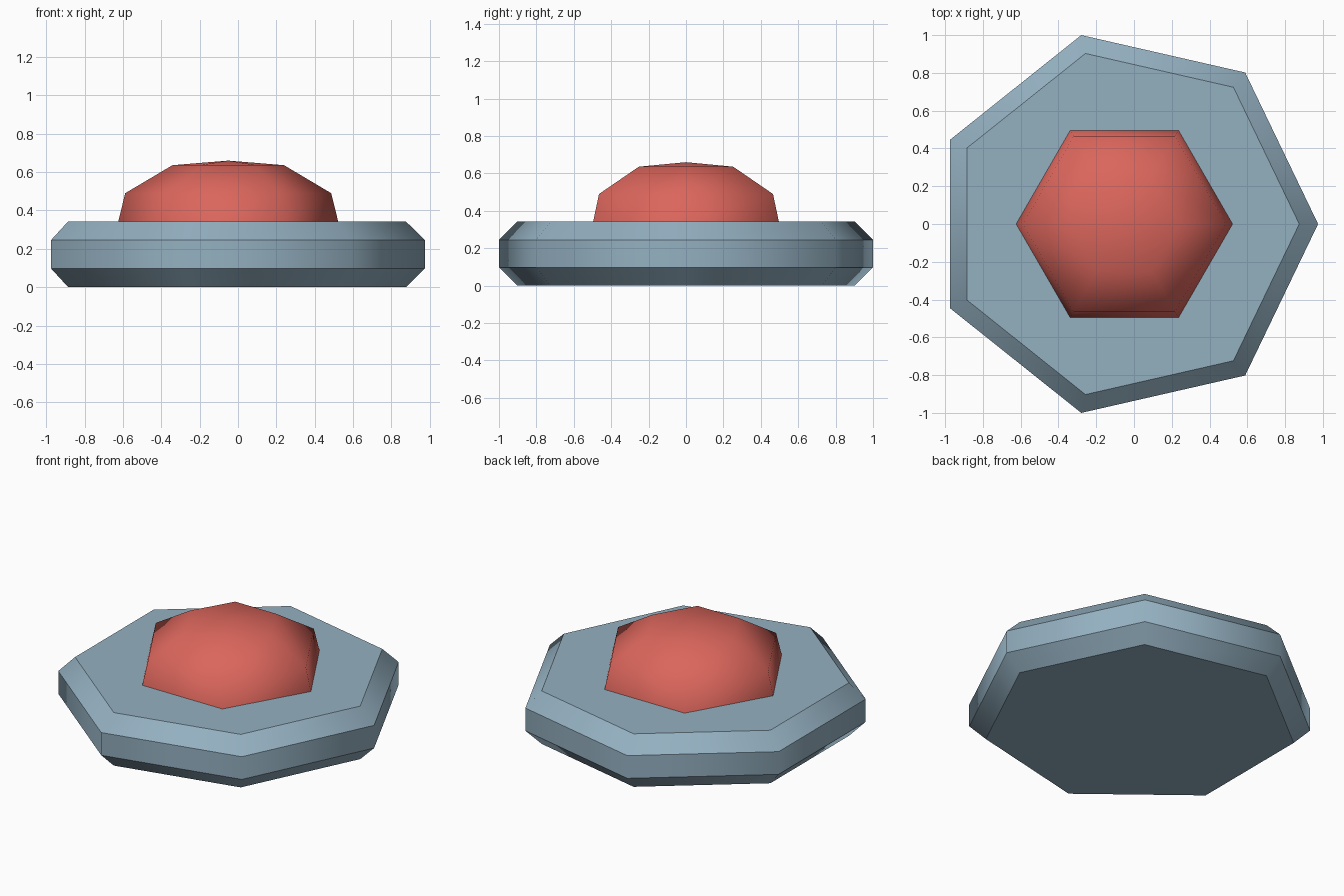
import bpy, bmesh, math

if "Cube" in bpy.data.objects:
    bpy.data.objects.remove(bpy.data.objects["Cube"])

CX = -0.051  # axis of both parts, so the odd-sided base is centred on x = 0


def material(name, color):
    m = bpy.data.materials.new(name)
    m.diffuse_color = (*color, 1)
    m.use_nodes = True
    m.node_tree.nodes["Principled BSDF"].inputs["Base Color"].default_value = m.diffuse_color
    return m


def lathe(name, profile, sides, mat, sharp_rings):
    """Stack regular polygons (radius, z) along the axis; first vertex on +x."""
    bm = bmesh.new()
    rings = []
    for r, z in profile:
        if r == 0:
            rings.append([bm.verts.new((CX, 0, z))] * sides)
            continue
        rings.append([bm.verts.new((CX + r * math.cos(math.tau * i / sides),
                                    r * math.sin(math.tau * i / sides), z))
                      for i in range(sides)])
    for lo, hi in zip(rings, rings[1:]):
        for i in range(sides):
            j = (i + 1) % sides
            quad = [lo[i], lo[j], hi[j], hi[i]]
            bm.faces.new(list(dict.fromkeys(quad)))
    bm.faces.new(rings[0][::-1])
    if profile[-1][0] > 0:
        bm.faces.new(rings[-1])
    bmesh.ops.recalc_face_normals(bm, faces=bm.faces)
    for f in bm.faces:
        f.smooth = True
    # Keep the horizontal edges crisp where wanted, always at the bottom rim
    for e in bm.edges:
        a, b = e.verts
        if abs(a.co.z - b.co.z) < 1e-5:
            e.smooth = not (sharp_rings or abs(a.co.z - profile[0][1]) < 1e-5)
    me = bpy.data.meshes.new(name)
    bm.to_mesh(me)
    bm.free()
    me.materials.append(mat)
    ob = bpy.data.objects.new(name, me)
    bpy.context.collection.objects.link(ob)
    return ob


blue = material("grey_blue", (0.296, 0.434, 0.530))
red = material("coral_red", (0.71, 0.133, 0.107))

# Seven-sided base plate with bevelled rims
lathe("base_plate", [(0.926, 0), (1.0257, 0.098), (1.0257, 0.245), (0.926, 0.343)],
      7, blue, True)

# Six-sided smooth button dome
lathe("button_dome", [(0.573, 0.343), (0.537, 0.490), (0.291, 0.636), (0, 0.660)],
      6, red, False)
